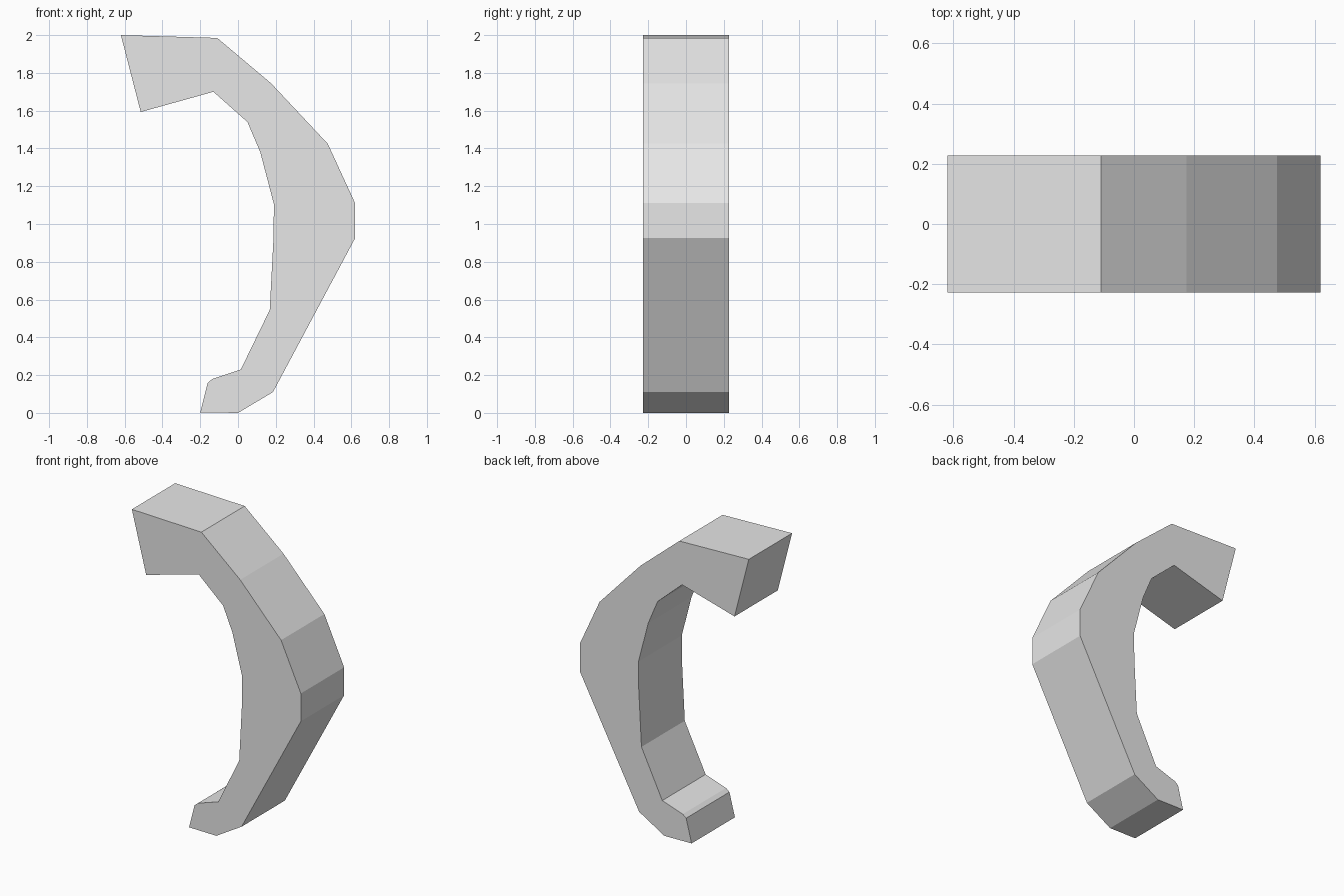
import bpy
import bmesh

# Remove the default cube
cube = bpy.data.objects.get("Cube")
if cube:
    bpy.data.objects.remove(cube, do_unlink=True)

HALF_DEPTH = 0.227

# Side outline of the handle, as x and z
outer_edge = [(-0.62, 2.0), (-0.11, 1.985), (0.175, 1.745), (0.475, 1.425),
              (0.62, 1.11), (0.62, 0.925), (0.185, 0.11)]
foot = [(0.0, 0.0), (-0.2, 0.003), (-0.16, 0.16), (-0.135, 0.18)]
inner_edge = [(0.015, 0.23), (0.168, 0.545), (0.188, 0.925), (0.19, 1.105),
              (0.118, 1.38), (0.05, 1.54), (-0.13, 1.7), (-0.515, 1.593)]
outline = outer_edge + foot + inner_edge

# Extrude the outline through the depth
bm = bmesh.new()
face = bm.faces.new([bm.verts.new((x, -HALF_DEPTH, z)) for x, z in outline])
extruded = bmesh.ops.extrude_face_region(bm, geom=[face], use_keep_orig=True)
back_verts = [g for g in extruded["geom"] if isinstance(g, bmesh.types.BMVert)]
bmesh.ops.translate(bm, verts=back_verts, vec=(0, 2 * HALF_DEPTH, 0))
bmesh.ops.recalc_face_normals(bm, faces=bm.faces[:])

mesh = bpy.data.meshes.new("curved_handle")
bm.to_mesh(mesh)
bm.free()
handle = bpy.data.objects.new("curved_handle", mesh)
bpy.context.collection.objects.link(handle)

# Plain light grey
grey = bpy.data.materials.new("light_grey")
grey.use_nodes = True
colour = (0.8, 0.8, 0.8, 1.0)
grey.diffuse_color = colour
grey.node_tree.nodes["Principled BSDF"].inputs["Base Color"].default_value = colour
mesh.materials.append(grey)
